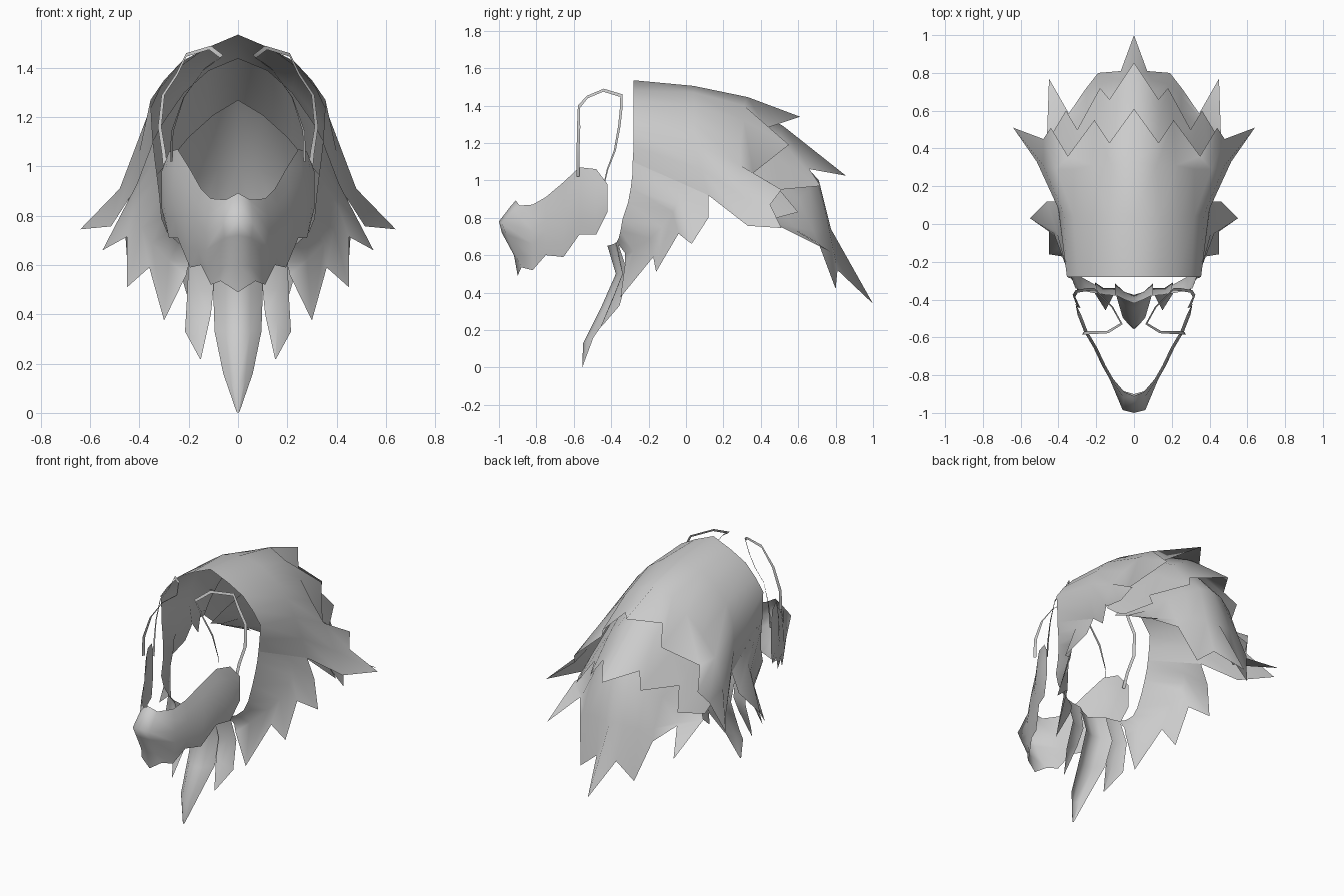
import bpy
from mathutils import Vector

cube = bpy.data.objects.get("Cube")
if cube:
    bpy.data.objects.remove(cube, do_unlink=True)

grey = bpy.data.materials.new("plain grey")
grey.use_nodes = True
GREY = (0.6, 0.6, 0.6, 1)
grey.diffuse_color = GREY
bsdf = grey.node_tree.nodes["Principled BSDF"]
bsdf.inputs["Base Color"].default_value = GREY
bsdf.inputs["Roughness"].default_value = 0.8


def sheet(name, rows, flip=False):
    """Smooth sheet through rows of points for the +x half, mirrored across x."""
    n = len(rows[0])
    verts = [p for row in rows for p in row]
    faces = []
    for i in range(len(rows) - 1):
        for j in range(n - 1):
            a = i * n + j
            f = (a, a + 1, a + n + 1, a + n)
            faces.append(f[::-1] if flip else f)
    me = bpy.data.meshes.new(name)
    me.from_pydata(verts, [], faces)
    me.validate()
    for p in me.polygons:
        p.use_smooth = True
    me.materials.append(grey)
    ob = bpy.data.objects.new(name, me)
    bpy.context.collection.objects.link(ob)
    mod = ob.modifiers.new("Mirror", 'MIRROR')
    mod.use_clip = True
    mod.merge_threshold = 0.0005


# Upper mane: front rim, two hoops, jagged rear edge
sheet("mane_cap", [
    [(0, -.28, 1.535), (.13, -.28, 1.48), (.23, -.28, 1.425), (.30, -.28, 1.35),
     (.355, -.28, 1.27), (.35, -.28, 1.18), (.345, -.285, 1.10)],
    [(0, .04, 1.505), (.14, .04, 1.47), (.24, .04, 1.40), (.32, .04, 1.31),
     (.37, .05, 1.20), (.40, .08, 1.06), (.41, .12, .92)],
    [(0, .33, 1.445), (.12, .31, 1.40), (.22, .31, 1.32), (.32, .29, 1.20),
     (.41, .29, 1.08), (.48, .31, .91), (.515, .33, .757)],
    [(0, .61, 1.34), (.13, .43, 1.28), (.21, .55, 1.19), (.35, .36, 1.04),
     (.44, .51, .95), (.48, .45, .87), (.64, .51, .745)],
])

# Middle layer showing under the cap
sheet("mane_middle_layer", [
    [(0, .25, 1.44), (.12, .25, 1.39), (.22, .25, 1.30), (.31, .25, 1.17),
     (.38, .26, 1.04), (.44, .28, .91)],
    [(0, .52, 1.29), (.13, .50, 1.22), (.22, .47, 1.13), (.31, .42, 1.02),
     (.39, .40, .93), (.45, .38, .83)],
    [(0, .855, 1.025), (.13, .66, 1.06), (.18, .72, .97), (.30, .50, .95),
     (.36, .60, .83), (.45, .45, .79)],
])

# Rear curtain with long tips and one narrow side spike
sheet("mane_rear_layer", [
    [(0, .47, 1.27), (.10, .47, 1.21), (.20, .44, 1.12), (.30, .40, 1.0),
     (.38, .38, .91), (.45, .36, .82)],
    [(0, .71, 1.0), (.08, .695, .99), (.17, .66, .95), (.25, .60, .90),
     (.33, .52, .83), (.43, .45, .79)],
    [(0, .775, .74), (.09, .765, .74), (.18, .74, .73), (.25, .68, .73),
     (.335, .58, .75), (.46, .48, .765)],
    [(0, 1.0, .34), (.07, .81, .52), (.19, .80, .42), (.26, .71, .66),
     (.345, .585, .735), (.45, .77, .62)],
])

# Cheek fur from the face rim out to the side tufts
sheet("cheek_fur", [
    [(.345, -.285, 1.10), (.337, -.287, 1.03), (.328, -.295, .96), (.318, -.31, .88),
     (.31, -.34, .79), (.285, -.35, .73), (.24, -.36, .69), (.19, -.37, .67)],
    [(.38, -.07, 1.005), (.41, -.04, .93), (.425, -.05, .87), (.41, -.07, .83),
     (.39, -.13, .75), (.35, -.19, .69), (.28, -.28, .62), (.20, -.325, .61)],
    [(.41, .12, .92), (.46, .12, .80), (.55, .03, .66), (.45, -.04, .715),
     (.45, -.16, .51), (.36, -.175, .59), (.30, -.35, .375), (.21, -.325, .56)],
])

# Chin tufts beside the beard
sheet("chin_tuft", [
    [(.09, -.38, .665), (.15, -.375, .668), (.20, -.365, .67)],
    [(.10, -.34, .50), (.16, -.34, .50), (.205, -.31, .50)],
    [(.11, -.38, .40), (.16, -.39, .37), (.215, -.355, .33)],
    [(.15, -.455, .22), (.152, -.455, .218), (.155, -.45, .22)],
], flip=True)

# Long central beard
sheet("beard", [
    [(0, -.42, .65), (.05, -.40, .655), (.10, -.375, .665)],
    [(0, -.375, .50), (.05, -.36, .50), (.10, -.315, .48)],
    [(0, -.45, .33), (.05, -.43, .33), (.095, -.375, .33)],
    [(0, -.55, .13), (.03, -.53, .14), (.06, -.495, .16)],
    [(0, -.555, 0), (.003, -.555, .002), (.006, -.553, .004)],
], flip=True)

# Muzzle: nose columns, then cheek stations (x, y, top, bottom)
muzzle = [
    [(0, -.91, .892), (0, -.935, .865), (0, -1.0, .78), (0, -.985, .72), (0, -.92, .60), (0, -.90, .49)],
    [(.05, -.89, .865), (.055, -.92, .845), (.06, -.985, .77), (.055, -.96, .71),
     (.05, -.91, .60), (.07, -.88, .535)],
]
for x, y, top, low in [(.11, -.82, .87, .52), (.15, -.75, .91, .60), (.195, -.655, .99, .59),
                       (.245, -.57, 1.07, .71), (.28, -.48, 1.06, .71), (.31, -.42, .98, .83)]:
    column = []
    for k in range(6):
        t = k / 5
        bulge = 0.02 * (1 - (2 * t - 1) ** 2)
        column.append((x + bulge * (x < .3), y, top + (low - top) * t))
    muzzle.append(column)
sheet("muzzle", muzzle)

# Thin flat ribbons looping above the muzzle
outer = [Vector(p) for p in [
    (.275, -.585, 1.02), (.272, -.585, 1.14), (.222, -.583, 1.28), (.135, -.578, 1.40),
    (.06, -.53, 1.452), (.11, -.44, 1.49), (.21, -.34, 1.46), (.25, -.34, 1.38),
    (.31, -.35, 1.29), (.325, -.375, 1.16), (.31, -.415, 1.06), (.30, -.44, .96)]]
inner = []
for p in outer:
    centre = Vector((.2, -.47, min(p.z, 1.3)))
    inner.append(p + (centre - p).normalized() * .018)
sheet("face_ribbon", [outer, inner])
